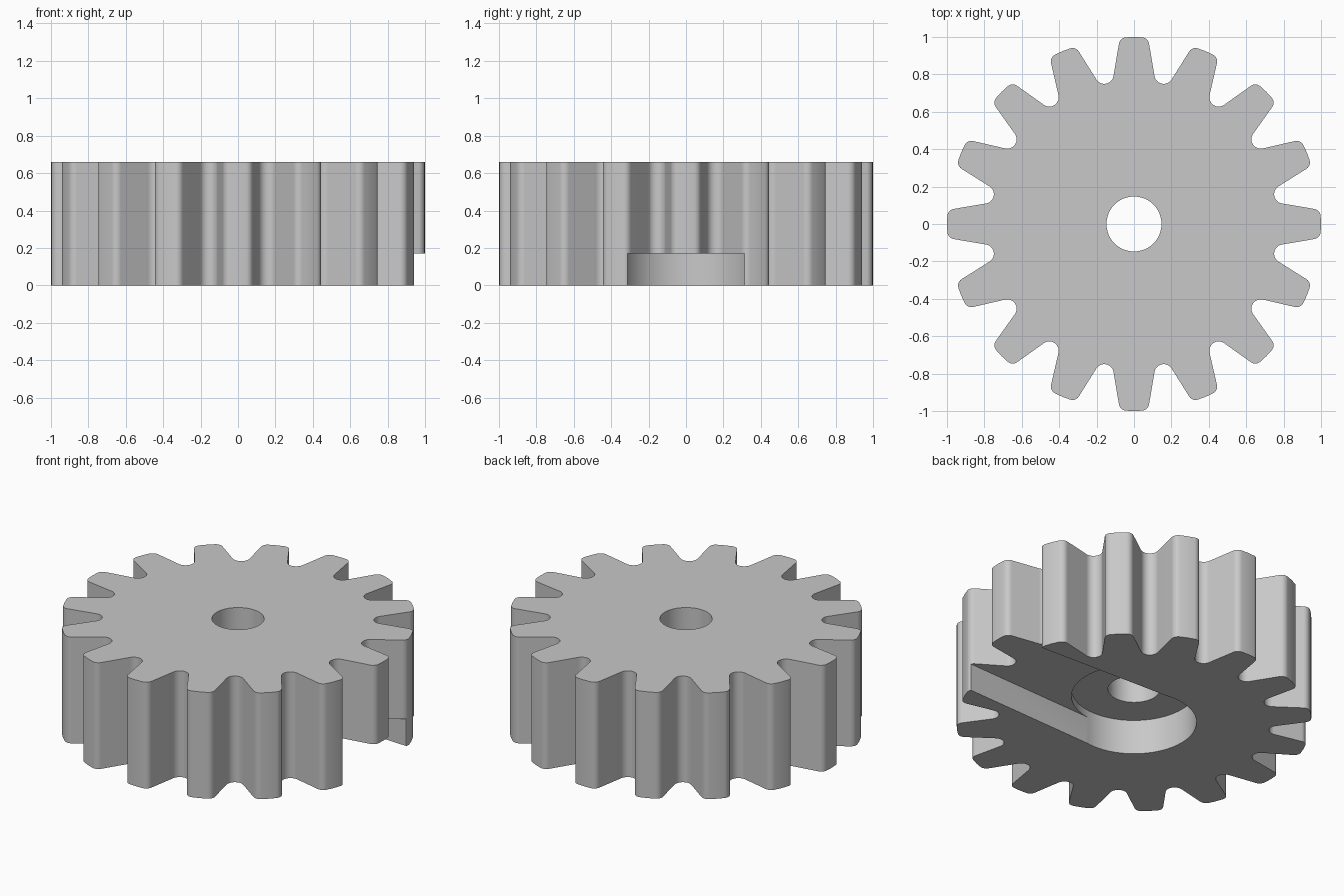
import bpy, bmesh
from math import cos, sin, pi, radians
from mathutils import Matrix, Vector

TEETH = 16
HEIGHT = 0.66
STEP = 2 * pi / TEETH

cube = bpy.data.objects.get("Cube")
if cube:
    bpy.data.objects.remove(cube, do_unlink=True)

grey = bpy.data.materials.new("plain_grey")
grey.use_nodes = True
grey.diffuse_color = (0.58, 0.58, 0.58, 1)
grey.node_tree.nodes["Principled BSDF"].inputs["Base Color"].default_value = grey.diffuse_color


def arc(cx, cy, r, start, end, n):
    """Points along an arc, angles in degrees."""
    angles = [radians(start + (end - start) * i / n) for i in range(n + 1)]
    return [Vector((cx + r * cos(a), cy + r * sin(a))) for a in angles]


def prism(name, outline, z0, z1):
    """Extrude a flat outline from z0 to z1."""
    bm = bmesh.new()
    face = bm.faces.new([bm.verts.new((p[0], p[1], z0)) for p in outline])
    top = bmesh.ops.extrude_face_region(bm, geom=[face])["geom"]
    verts = [v for v in top if isinstance(v, bmesh.types.BMVert)]
    bmesh.ops.translate(bm, verts=verts, vec=(0, 0, z1 - z0))
    bmesh.ops.recalc_face_normals(bm, faces=bm.faces)
    mesh = bpy.data.meshes.new(name)
    bm.to_mesh(mesh)
    bm.free()
    mesh.materials.append(grey)
    obj = bpy.data.objects.new(name, mesh)
    bpy.context.collection.objects.link(obj)
    return obj


# Half a tooth pointing to +y: rounded tip corner, straight flank, round root
root_angle = STEP / 2
root_x, root_y = 0.815 * sin(root_angle), 0.815 * cos(root_angle)
half = [Vector((0, 1))]
half += arc(0.041, 0.958, 0.04, 87, 10, 7)
half += arc(root_x, root_y, 0.05, 190, 270 - 11.25, 7)
mirrored = [Vector((-p.x, p.y)) for p in reversed(half[1:-1])]
tooth = mirrored + half

# Repeat the tooth clockwise around the centre
outline = []
for i in range(TEETH):
    turn = Matrix.Rotation(-i * STEP, 2)
    outline += [turn @ p for p in tooth]
gear = prism("gear_wheel", outline, 0, HEIGHT)

# Cutters: shaft hole, round pocket and slightly tapered slot in the underside
circle = lambda r: arc(0, 0, r, 0, 360, 64)[:-1]
slot = [(0, -0.35), (1.2, -0.301), (1.2, 0.301), (0, 0.35)]
cutters = [
    prism("shaft_hole_cutter", circle(0.147), -0.1, HEIGHT + 0.1),
    prism("pocket_cutter", circle(0.352), -0.1, 0.216),
    prism("slot_cutter", slot, -0.1, 0.17),
]

bpy.ops.object.select_all(action="DESELECT")
gear.select_set(True)
bpy.context.view_layer.objects.active = gear
for cutter in cutters:
    cutter.hide_render = True
    mod = gear.modifiers.new(cutter.name, "BOOLEAN")
    mod.operation = "DIFFERENCE"
    mod.solver = "EXACT"
    mod.object = cutter
    bpy.ops.object.modifier_apply(modifier=mod.name)
    bpy.data.objects.remove(cutter, do_unlink=True)

bpy.ops.object.shade_smooth_by_angle(angle=radians(30))
